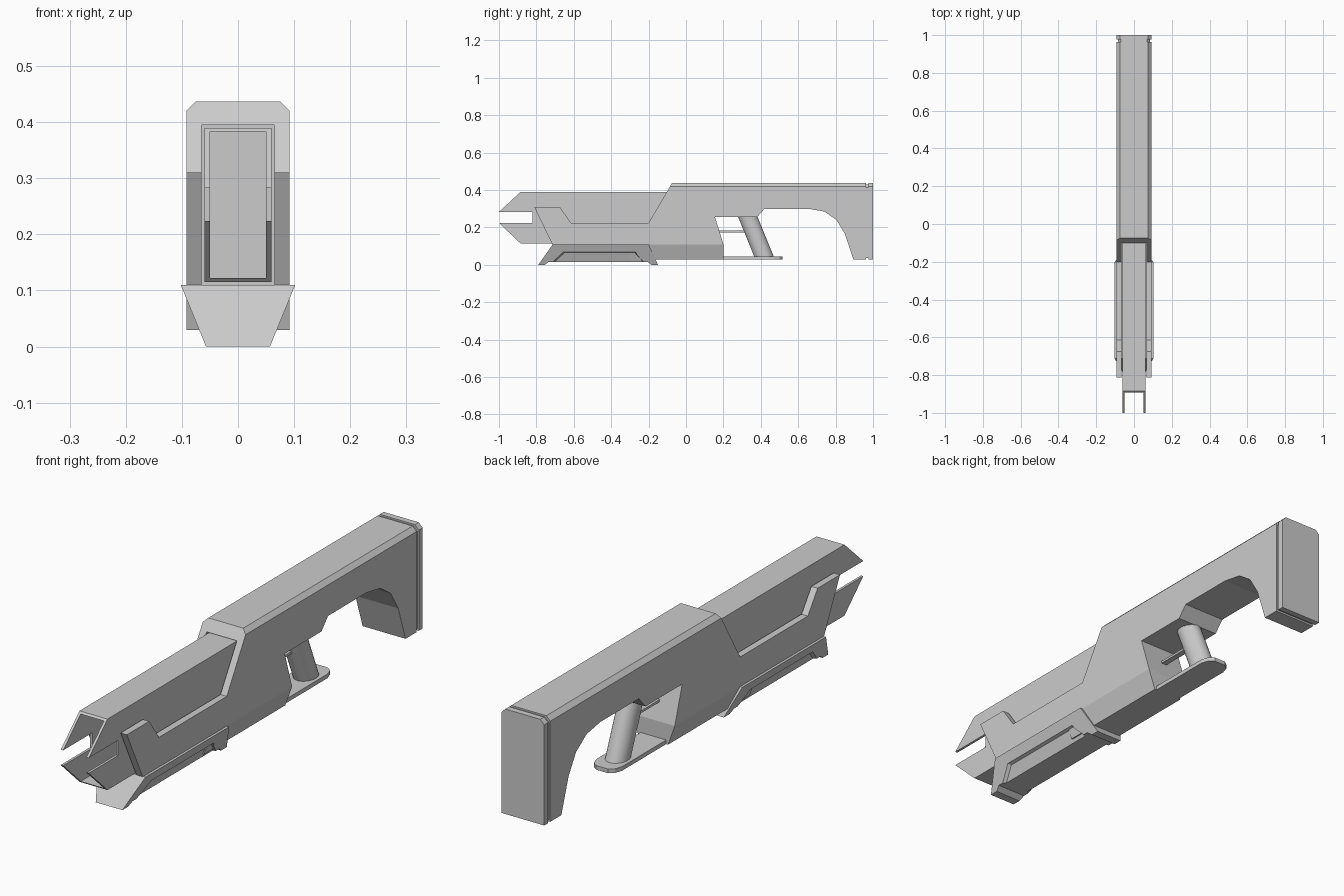
import bpy, bmesh, math

if "Cube" in bpy.data.objects:
    bpy.data.objects.remove(bpy.data.objects["Cube"])


def finish(name, bm):
    bmesh.ops.recalc_face_normals(bm, faces=bm.faces)
    me = bpy.data.meshes.new(name)
    bm.to_mesh(me)
    bm.free()
    ob = bpy.data.objects.new(name, me)
    bpy.context.collection.objects.link(ob)
    return ob


def chamfer_top(bm, z, size):
    edges = [e for e in bm.edges
             if all(v.co.z > z for v in e.verts)
             and abs(e.verts[0].co.x - e.verts[1].co.x) < 1e-4]
    bmesh.ops.bevel(bm, geom=edges, offset=size, offset_type='OFFSET',
                    segments=1, affect='EDGES', profile=0.5)


def side_prism(name, profile, x0, x1, taper=None, top_chamfer=None):
    """Extrude a (y, z) side profile from x0 to x1."""
    bm = bmesh.new()
    face = bm.faces.new([bm.verts.new((x0, y, z)) for y, z in profile])
    new = bmesh.ops.extrude_face_region(bm, geom=[face])['geom']
    for v in new:
        if isinstance(v, bmesh.types.BMVert):
            v.co.x = x1
    if taper:
        for v in bm.verts:
            v.co.x = math.copysign(taper(v.co.z), v.co.x)
    bmesh.ops.recalc_face_normals(bm, faces=bm.faces)
    if top_chamfer:
        chamfer_top(bm, *top_chamfer)
    return finish(name, bm)


def box(name, x, y0, y1, z0, z1, **kw):
    return side_prism(name, [(y0, z0), (y1, z0), (y1, z1), (y0, z1)], -x, x, **kw)


def cut(ob, cutter):
    cutter.hide_render = True
    mod = ob.modifiers.new("cut", 'BOOLEAN')
    mod.operation = 'DIFFERENCE'
    mod.solver = 'EXACT'
    mod.object = cutter
    bpy.context.view_layer.objects.active = ob
    bpy.ops.object.modifier_apply(modifier=mod.name)
    bpy.data.objects.remove(cutter)


# main body and stock, with the barrel channel cut out
body = side_prism("body_and_stock", [
    (-0.075, 0.437), (0.963, 0.437), (0.963, 0.03), (0.895, 0.03),
    (0.85, 0.165), (0.805, 0.24), (0.74, 0.285), (0.655, 0.30),
    (0.42, 0.30), (0.38, 0.255), (0.155, 0.255), (0.2, 0.11),
    (-0.715, 0.11), (-0.812, 0.31), (-0.675, 0.31), (-0.615, 0.225),
    (-0.2, 0.225)], -0.092, 0.092, top_chamfer=(0.43, 0.017))
cut(body, box("channel_cutter", 0.065, -0.9, -0.06, 0.09, 0.395))

# lower receiver, narrowing downwards
box("lower_receiver", 0.09, -0.3, 0.2, 0.03, 0.11,
    taper=lambda z: 0.063 + 0.029 * (z - 0.03) / 0.08)

# hollow barrel with a split muzzle
barrel = side_prism("barrel", [
    (-0.885, 0.39), (-1.0, 0.283), (-0.82, 0.283), (-0.82, 0.224),
    (-1.0, 0.224), (-0.885, 0.115), (-0.062, 0.115), (-0.062, 0.39)],
    -0.06, 0.06)
cut(barrel, box("bore_cutter", 0.05, -1.1, -0.2, 0.122, 0.383))

# handguard with recessed side panels
guard = side_prism("handguard", [
    (-0.79, 0.0), (-0.755, 0.0), (-0.735, 0.016), (-0.205, 0.016),
    (-0.185, 0.0), (-0.15, 0.0), (-0.2, 0.11), (-0.712, 0.11)],
    -0.1, 0.1, taper=lambda z: 0.057 + 0.045 * z / 0.11)
for s in (-1, 1):
    c = side_prism("panel_cutter", [
        (-0.745, -0.01), (-0.665, 0.077), (-0.26, 0.077), (-0.19, -0.01)],
        0.05, 0.2)
    for v in c.data.vertices:
        if v.co.x < 0.1:
            # inner wall is smaller than the mouth and leans with the side
            v.co.x = 0.072 if v.co.z > 0 else 0.042
            v.co.y += 0.015 if v.co.y < -0.5 else -0.015
            v.co.z -= 0.012 if v.co.z > 0 else 0
        else:
            v.co.x = 0.11
        v.co.x *= s
    if s < 0:
        c.data.flip_normals()
    cut(guard, c)

# butt plate and the narrower spacer before it
box("butt_spacer", 0.086, 0.95, 0.985, 0.037, 0.431, top_chamfer=(0.42, 0.017))
box("butt_plate", 0.092, 0.976, 1.0, 0.03, 0.437, top_chamfer=(0.43, 0.017))

# slanted oval grip
bm = bmesh.new()
bmesh.ops.create_cone(bm, cap_ends=True, segments=24, radius1=1, radius2=1, depth=1)
for v in bm.verts:
    top = v.co.z > 0
    v.co = (v.co.x * 0.042, v.co.y * 0.052 + (0.325 if top else 0.418),
            0.27 if top else 0.042)
grip = finish("grip", bm)
bpy.ops.object.select_all(action='DESELECT')
grip.select_set(True)
bpy.context.view_layer.objects.active = grip
bpy.ops.object.shade_smooth_by_angle(angle=math.radians(35))

# plate under the grip, with clipped rear corners
bm = bmesh.new()
outline = [(-0.055, 0.19), (0.055, 0.19), (0.055, 0.47), (0.045, 0.5),
           (0.025, 0.515), (-0.025, 0.515), (-0.045, 0.5), (-0.055, 0.47)]
face = bm.faces.new([bm.verts.new((x, y, 0.03)) for x, y in outline])
new = bmesh.ops.extrude_face_region(bm, geom=[face])['geom']
bmesh.ops.translate(bm, vec=(0, 0, 0.016),
                    verts=[v for v in new if isinstance(v, bmesh.types.BMVert)])
finish("grip_plate", bm)

# trigger bar
box("trigger", 0.012, 0.17, 0.32, 0.174, 0.183)
